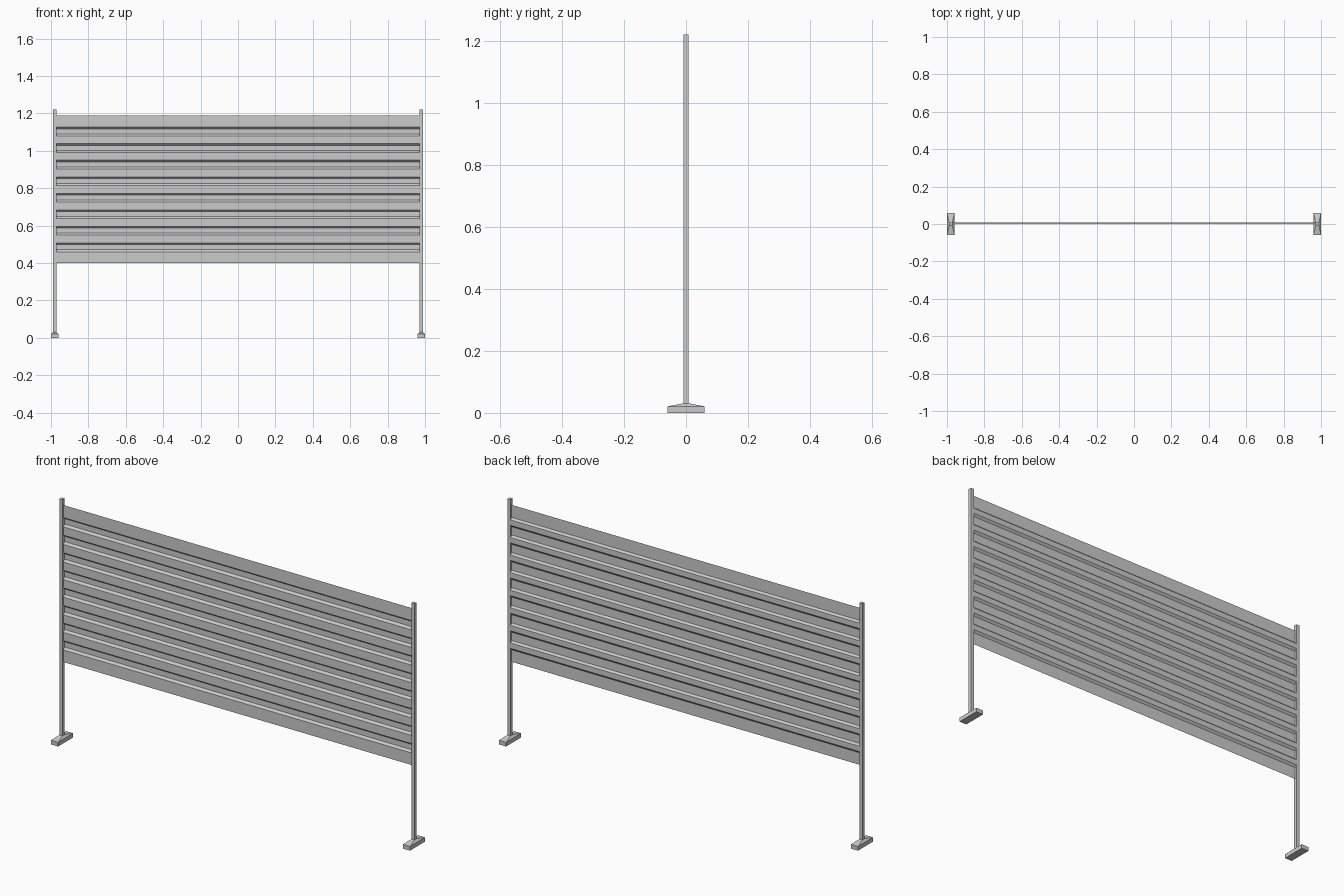
import bpy

if "Cube" in bpy.data.objects:
    bpy.data.objects.remove(bpy.data.objects["Cube"])

def make_object(name, verts, faces):
    mesh = bpy.data.meshes.new(name)
    mesh.from_pydata(verts, [], faces)
    mesh.update()
    obj = bpy.data.objects.new(name, mesh)
    bpy.context.collection.objects.link(obj)
    return obj

def stacked(name, cx, sections):
    """Closed solid through rectangular sections (half_x, half_y, z)."""
    verts, faces = [], []
    for hx, hy, z in sections:
        verts += [(cx - hx, -hy, z), (cx + hx, -hy, z), (cx + hx, hy, z), (cx - hx, hy, z)]
    for k in range(len(sections) - 1):
        a = 4 * k
        faces += [(a + i, a + (i + 1) % 4, a + 4 + (i + 1) % 4, a + 4 + i) for i in range(4)]
    n = len(verts)
    faces += [(3, 2, 1, 0), (n - 4, n - 3, n - 2, n - 1)]
    return make_object(name, verts, faces)

# Posts and tapered feet on both sides
P = 0.0085
for side, x in (("left", -0.98), ("right", 0.98)):
    stacked(side + "_post", x, [(P, P, 0.03), (P, P, 1.22)])
    stacked(side + "_foot", x, [(0.02, 0.06, 0), (0.02, 0.06, 0.021), (P, P, 0.031)])

# Ribbed sheet: wide flats in front, narrow ribs pushed to the back
FRONT, BACK, PITCH = -0.001, 0.0085, 0.0885
profile = [(FRONT, 1.19)]
for i in range(8):
    z = 1.127 - i * PITCH
    profile += [(FRONT, z), (BACK, z - 0.009), (BACK, z - 0.036), (FRONT, z - 0.047)]
profile.append((FRONT, 0.40))

verts = [(x, y, z) for y, z in profile for x in (-0.973, 0.973)]
faces = [(2 * i, 2 * i + 2, 2 * i + 3, 2 * i + 1) for i in range(len(profile) - 1)]
make_object("ribbed_panel", verts, faces)
